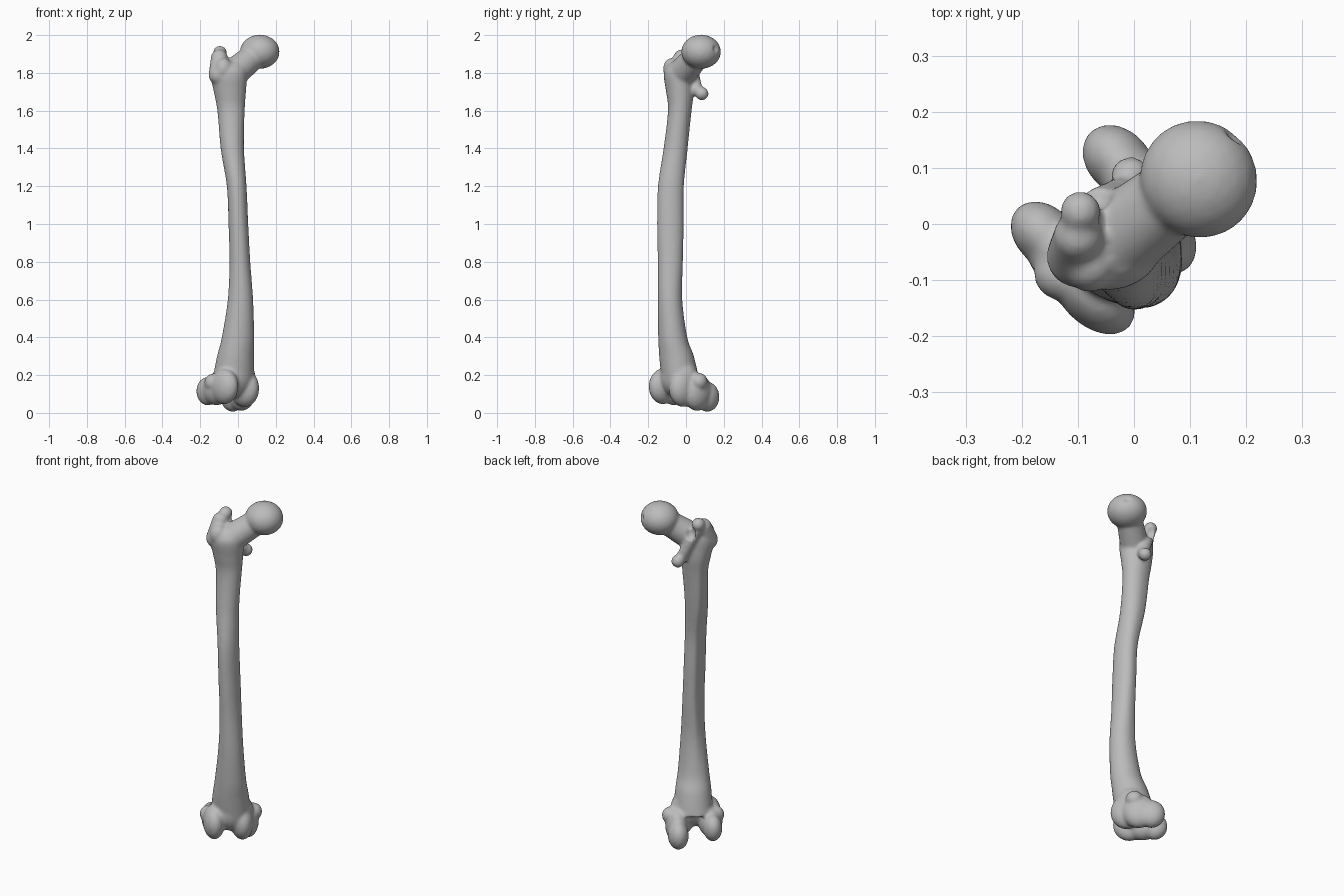
import bpy, bmesh, math
from mathutils import Vector, Matrix

if "Cube" in bpy.data.objects:
    bpy.data.objects.remove(bpy.data.objects["Cube"], do_unlink=True)

# The joint ends are laid out as x = inner side, y = rear, then turned
TURN = Matrix.Rotation(math.radians(45), 4, 'Z')


def ball(bm, centre, size):
    """Ellipsoid in the turned frame."""
    if not isinstance(size, tuple):
        size = (size,) * 3
    m = TURN @ Matrix.Translation(centre) @ Matrix.Diagonal((*size, 1))
    bmesh.ops.create_icosphere(bm, subdivisions=3, radius=1, matrix=m)


def chain(bm, a, ra, b, rb, n=9):
    """Tapered rounded bar made of overlapping balls."""
    a, b = Vector(a), Vector(b)
    for i in range(n):
        t = i / (n - 1)
        ball(bm, a.lerp(b, t), ra + (rb - ra) * t)


def spline(rows, steps=6):
    """Smooth curve through rows of values."""
    rows = [Vector(r) for r in rows]
    for i in range(len(rows) - 1):
        p, q = rows[i], rows[i + 1]
        o, r = rows[max(i - 1, 0)], rows[min(i + 2, len(rows) - 1)]
        for k in range(steps):
            t = k / steps
            yield ((2 * p) + (q - o) * t + (2 * o - 5 * p + 4 * q - r) * t * t
                   + (3 * p - o - 3 * q + r) * t ** 3) / 2
    yield rows[-1]


def shaft(bm, rows, sides=40):
    """Loft of ovals with a raised ridge down the rear."""
    rings = []
    for cx, cy, z, rx, ry in spline(rows):
        ridge = 0.13 * max(0, min(1, (z - 0.4) * 4, (1.75 - z) * 4))
        ring = []
        for i in range(sides):
            a = math.tau * i / sides
            k = 1 - ridge / 4 + ridge * math.exp(-((a - math.radians(135)) / 0.3) ** 2)
            ring.append(bm.verts.new((cx + rx * k * math.cos(a), cy + ry * k * math.sin(a), z)))
        rings.append(ring)
    for lo, hi in zip(rings, rings[1:]):
        for i in range(sides):
            j = (i + 1) % sides
            bm.faces.new((lo[i], lo[j], hi[j], hi[i]))
    bm.faces.new(rings[0][::-1])
    bm.faces.new(rings[-1])


def to_object(name, bm):
    mesh = bpy.data.meshes.new(name)
    bm.to_mesh(mesh)
    bm.free()
    ob = bpy.data.objects.new(name, mesh)
    bpy.context.collection.objects.link(ob)
    return ob


bm = bmesh.new()
# Shaft: centre x, centre y, height, half width, half depth
shaft(bm, [
    (-0.025, -0.03, 0.18, 0.11, 0.10),
    (-0.013, -0.05, 0.30, 0.098, 0.092),
    (0.0, -0.07, 0.40, 0.086, 0.077),
    (0.013, -0.085, 0.60, 0.069, 0.067),
    (0.010, -0.083, 0.80, 0.057, 0.069),
    (0.002, -0.083, 1.00, 0.054, 0.073),
    (-0.007, -0.080, 1.20, 0.054, 0.071),
    (-0.03, -0.055, 1.40, 0.064, 0.066),
    (-0.037, -0.033, 1.60, 0.074, 0.064),
    (-0.043, -0.032, 1.70, 0.086, 0.074),
    (-0.05, -0.04, 1.80, 0.098, 0.078),
    (-0.05, -0.03, 1.85, 0.085, 0.06),
])
# Head and neck
ball(bm, (0.138, -0.025, 1.912), (0.104, 0.107, 0.091))
chain(bm, (0.11, -0.018, 1.895), 0.068, (-0.03, 0.0, 1.80), 0.078)
# Large outer knob, its rear peak and the crest to the small knob
chain(bm, (-0.112, 0.03, 1.79), 0.056, (-0.085, 0.055, 1.88), 0.045)
ball(bm, (-0.105, 0.0, 1.82), (0.05, 0.045, 0.06))
ball(bm, (-0.052, 0.083, 1.907), 0.037)
chain(bm, (-0.045, 0.078, 1.87), 0.032, (0.03, 0.05, 1.71), 0.032)
ball(bm, (0.055, 0.064, 1.69), 0.036)
# Lower joint: centre mass, then each side's front lip, knuckle and side bump
ball(bm, (-0.035, -0.02, 0.19), (0.115, 0.09, 0.11))
ball(bm, (-0.138, -0.035, 0.14), (0.058, 0.09, 0.095))
ball(bm, (-0.125, 0.035, 0.125), (0.066, 0.09, 0.085))
ball(bm, (-0.127, 0.1, 0.115), (0.052, 0.068, 0.076))
ball(bm, (-0.155, 0.03, 0.16), 0.048)
ball(bm, (0.015, -0.035, 0.13), (0.062, 0.09, 0.10))
ball(bm, (0.055, 0.03, 0.11), (0.062, 0.09, 0.10))
ball(bm, (0.06, 0.1, 0.085), (0.056, 0.072, 0.08))
ball(bm, (0.085, 0.01, 0.165), 0.048)
bone = to_object("thigh_bone", bm)

# Hollows: rear notch, front groove, head dimple, pit behind the neck
bm = bmesh.new()
ball(bm, (-0.033, 0.12, 0.06), (0.036, 0.11, 0.085))
ball(bm, (-0.055, -0.15, 0.06), (0.03, 0.06, 0.10))
ball(bm, (0.25, -0.015, 1.93), 0.024)
ball(bm, (-0.01, 0.085, 1.86), (0.028, 0.03, 0.04))
cutter = to_object("hollow_cutter", bm)
cutter.hide_render = True


def remesh():
    mod = bone.modifiers.new("Fuse", 'REMESH')
    mod.mode = 'VOXEL'
    mod.voxel_size = 0.007


# Fuse the parts, carve the hollows and soften the joins
remesh()
cut = bone.modifiers.new("Carve", 'BOOLEAN')
cut.operation = 'DIFFERENCE'
cut.object = cutter
remesh()
soft = bone.modifiers.new("Soften", 'SMOOTH')
soft.factor = 0.5
soft.iterations = 9
bpy.context.view_layer.update()
fused = bpy.data.meshes.new_from_object(bone.evaluated_get(bpy.context.evaluated_depsgraph_get()))
bone.modifiers.clear()
bone.data = fused
bpy.data.objects.remove(cutter, do_unlink=True)

# One grey material, smooth shaded
grey = bpy.data.materials.new("bone_grey")
grey.use_nodes = True
colour = (0.5, 0.5, 0.5, 1)
grey.diffuse_color = colour
grey.node_tree.nodes["Principled BSDF"].inputs["Base Color"].default_value = colour
fused.materials.clear()
fused.materials.append(grey)
fused.polygons.foreach_set("use_smooth", [True] * len(fused.polygons))
fused.update()
